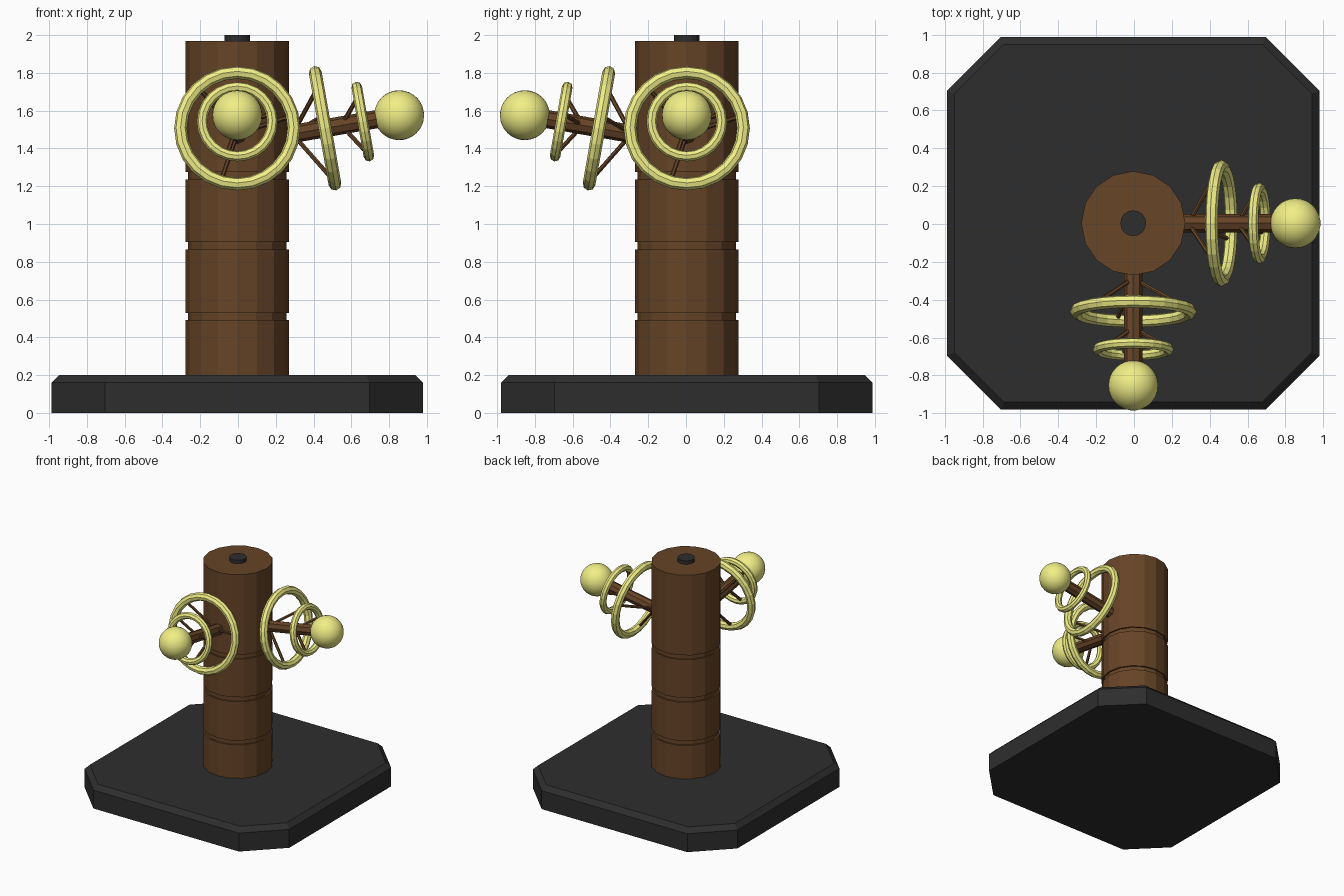
import bpy, bmesh, math
from mathutils import Matrix, Vector

if "Cube" in bpy.data.objects:
    bpy.data.objects.remove(bpy.data.objects["Cube"])

OFFSET = Matrix.Translation((-0.004, 0.004, 0))


def material(name, rgb):
    m = bpy.data.materials.new(name)
    m.diffuse_color = (*rgb, 1)
    m.use_nodes = True
    m.node_tree.nodes["Principled BSDF"].inputs["Base Color"].default_value = m.diffuse_color
    return m


DARK = material("dark_grey", (0.027, 0.027, 0.027))
WOOD = material("brown_wood", (0.135, 0.058, 0.020))
YELLOW = material("pale_yellow", (0.88, 0.86, 0.24))


def finish(name, bm, mat, matrix=Matrix(), smooth=False):
    bmesh.ops.recalc_face_normals(bm, faces=bm.faces[:])
    mesh = bpy.data.meshes.new(name)
    bm.to_mesh(mesh)
    bm.free()
    mesh.materials.append(mat)
    for p in mesh.polygons:
        p.use_smooth = smooth
    ob = bpy.data.objects.new(name, mesh)
    ob.matrix_world = OFFSET @ matrix
    bpy.context.collection.objects.link(ob)
    return ob


def loft(bm, loops):
    """Skin a stack of equal-length closed loops and cap both ends."""
    rings = [[bm.verts.new(p) for p in loop] for loop in loops]
    for a, b in zip(rings, rings[1:]):
        for i in range(len(a)):
            j = (i + 1) % len(a)
            bm.faces.new((a[i], a[j], b[j], b[i]))
    bm.faces.new(rings[0][::-1])
    bm.faces.new(rings[-1])


def circle(r, z, n):
    return [(r * math.cos(math.tau * i / n), r * math.sin(math.tau * i / n), z) for i in range(n)]


def lathe(name, profile, n, mat, matrix=Matrix()):
    bm = bmesh.new()
    loft(bm, [circle(r, z, n) for r, z in profile])
    return finish(name, bm, mat, matrix)


def octagon(h, c, z):
    return [(h, -c, z), (h, c, z), (c, h, z), (-c, h, z),
            (-h, c, z), (-h, -c, z), (-c, -h, z), (c, -h, z)]


def torus(name, R, r, mat, matrix, n=24, m=8):
    bm = bmesh.new()
    rings = []
    for i in range(n):
        a = math.tau * i / n
        rings.append([bm.verts.new(((R + r * math.cos(b)) * math.cos(a),
                                    (R + r * math.cos(b)) * math.sin(a), r * math.sin(b)))
                      for b in (math.tau * k / m for k in range(m))])
    for i in range(n):
        a, b = rings[i], rings[(i + 1) % n]
        for k in range(m):
            l = (k + 1) % m
            bm.faces.new((a[k], b[k], b[l], a[l]))
    return finish(name, bm, mat, matrix)


def rod_between(p, q, r):
    d = Vector(q) - Vector(p)
    return Matrix.Translation(p) @ d.to_track_quat('Z', 'Y').to_matrix().to_4x4(), [(r, 0), (r, d.length)]


# Base plate with clipped corners and bevelled top edge
bm = bmesh.new()
loft(bm, [octagon(0.984, 0.70, 0), octagon(0.984, 0.70, 0.16), octagon(0.944, 0.683, 0.20)])
finish("base_plate", bm, DARK)

# Post with three grooves
profile = [(0.275, 0.19)]
for z in (0.51, 0.885, 1.255):
    profile += [(0.275, z - 0.019), (0.262, z - 0.019), (0.262, z + 0.019), (0.275, z + 0.019)]
profile.append((0.275, 1.97))
lathe("post", profile, 16, WOOD)
lathe("top_pin", [(0.068, 1.95), (0.068, 2.0)], 16, DARK)

# Arms: local z runs outward along the arm, local x points up
TILT = math.radians(10)
for side, turn in (("right", 0), ("front", -math.pi / 2)):
    frame = (Matrix.Rotation(turn, 4, 'Z') @ Matrix.Translation((0.857, 0, 1.576))
             @ Matrix.Rotation(-TILT, 4, 'Y')
             @ Matrix(((0, 0, 1, 0), (0, 1, 0, 0), (1, 0, 0, 0), (0, 0, 0, 1))))
    frame = frame @ Matrix.Diagonal((1, -1, 1, 1))
    lathe(side + "_arm", [(0.048, -0.68), (0.048, 0)], 8, WOOD, frame)

    bm = bmesh.new()
    bmesh.ops.create_uvsphere(bm, u_segments=32, v_segments=16, radius=0.132)
    finish(side + "_ball", bm, YELLOW, frame, True)

    for size, z, R, r, back in (("large", -0.398, 0.300, 0.034, 0.175),
                                ("small", -0.195, 0.186, 0.028, 0.115)):
        torus(f"{side}_{size}_ring", R, r, YELLOW, frame @ Matrix.Translation((0, 0, z)))
        # Three slanted struts hold each ring to the arm
        for k in range(3):
            a = math.radians(-77 + 120 * k)
            m, prof = rod_between((0, 0, z - back), (R * math.cos(a), R * math.sin(a), z), 0.012)
            lathe(f"{side}_{size}_strut_{k + 1}", prof, 6, WOOD, frame @ m)
